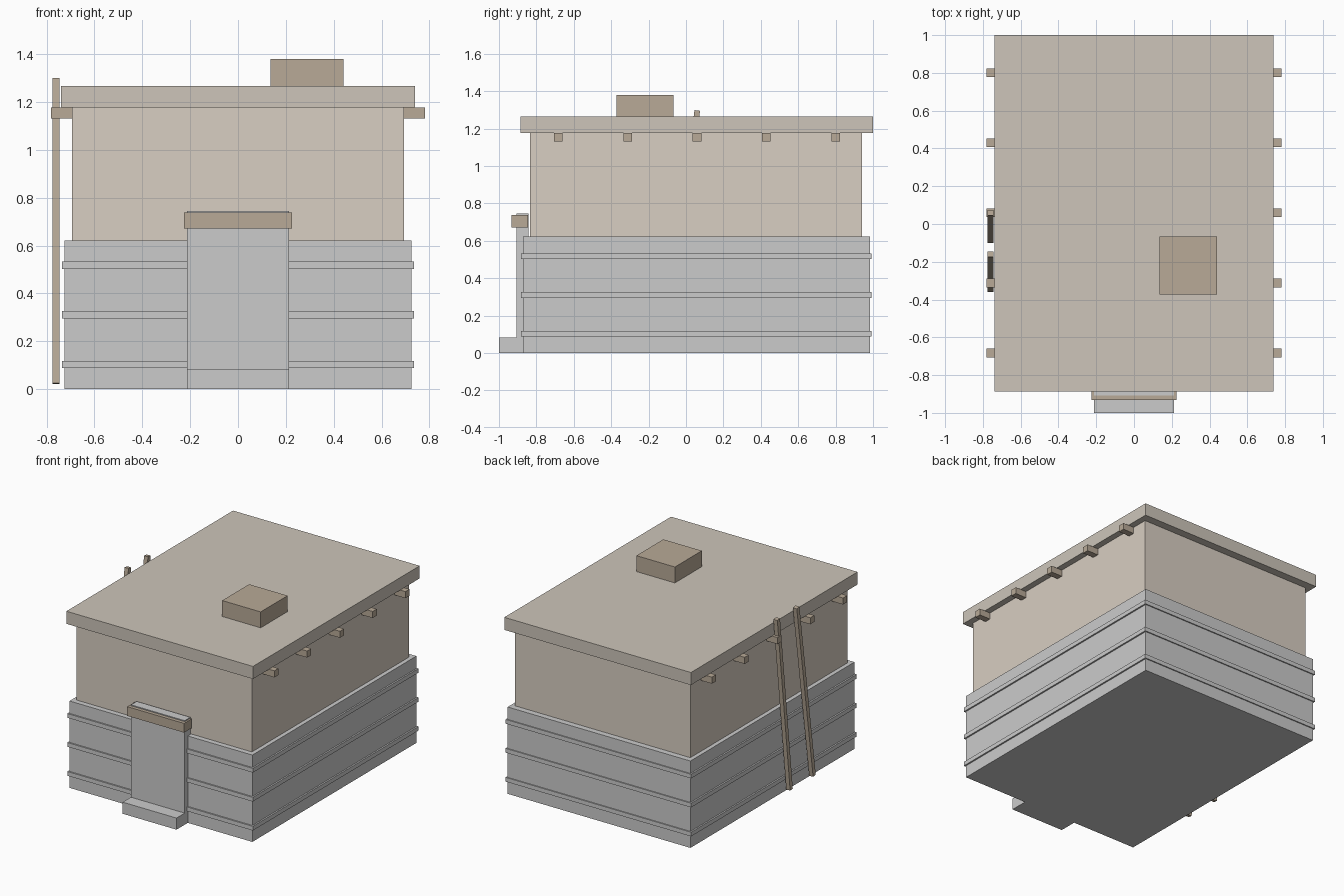
import bpy, math

if "Cube" in bpy.data.objects:
    bpy.data.objects.remove(bpy.data.objects["Cube"])


def material(name, rgb):
    m = bpy.data.materials.new(name)
    m.diffuse_color = (*rgb, 1)
    m.use_nodes = True
    m.node_tree.nodes["Principled BSDF"].inputs["Base Color"].default_value = m.diffuse_color
    return m


STONE = material("stone", (0.58, 0.56, 0.55))
PLASTER = material("plaster", (0.69, 0.62, 0.54))
ROOF = material("roof_clay", (0.61, 0.56, 0.49))
WOOD = material("wood", (0.48, 0.40, 0.31))


def box(name, x, y, z, mat, tilt=0):
    """Box from (min, max) ranges, optionally tilted about x."""
    bpy.ops.mesh.primitive_cube_add(
        size=1, location=[(r[0] + r[1]) / 2 for r in (x, y, z)], rotation=(tilt, 0, 0))
    ob = bpy.context.object
    ob.name = name
    ob.scale = [r[1] - r[0] for r in (x, y, z)]
    ob.data.materials.append(mat)
    return ob


# Stone lower storey with projecting courses
box("stone_base", (-0.724, 0.724), (-0.872, 0.984), (0, 0.622), STONE)
for i in range(3):
    z = 0.088 + 0.2075 * i
    box(f"stone_course_{i + 1}", (-0.735, 0.735), (-0.882, 0.992), (z, z + 0.03), STONE)

# Plastered upper storey and flat roof
box("upper_wall", (-0.694, 0.694), (-0.834, 0.942), (0.62, 1.18), PLASTER)
box("roof_slab", (-0.739, 0.739), (-0.886, 1.0), (1.176, 1.266), ROOF)
box("roof_hatch", (0.135, 0.44), (-0.372, -0.067), (1.26, 1.38), WOOD)

# Roof beams poking out on both sides
for i in range(5):
    y = -0.683 + 0.371 * i
    box(f"roof_beam_{i + 1}", (-0.782, 0.782), (y - 0.023, y + 0.023), (1.13, 1.177), WOOD)

# Doorway, lintel and step
box("door_panel", (-0.213, 0.213), (-0.907, -0.843), (0, 0.745), STONE)
box("door_lintel", (-0.225, 0.225), (-0.932, -0.846), (0.672, 0.738), WOOD)
box("door_step", (-0.213, 0.213), (-1.0, -0.86), (0, 0.083), STONE)

# Two leaning poles on the left side
for i, (y0, y1) in enumerate([(-0.085, 0.06), (-0.345, -0.16)]):
    yc, length = (y0 + y1) / 2, math.hypot(y1 - y0, 1.274)
    box(f"leaning_pole_{i + 1}", (-0.776, -0.745), (yc - 0.015, yc + 0.015),
        (0.66 - length / 2, 0.66 + length / 2), WOOD, -math.atan2(y1 - y0, 1.274))
